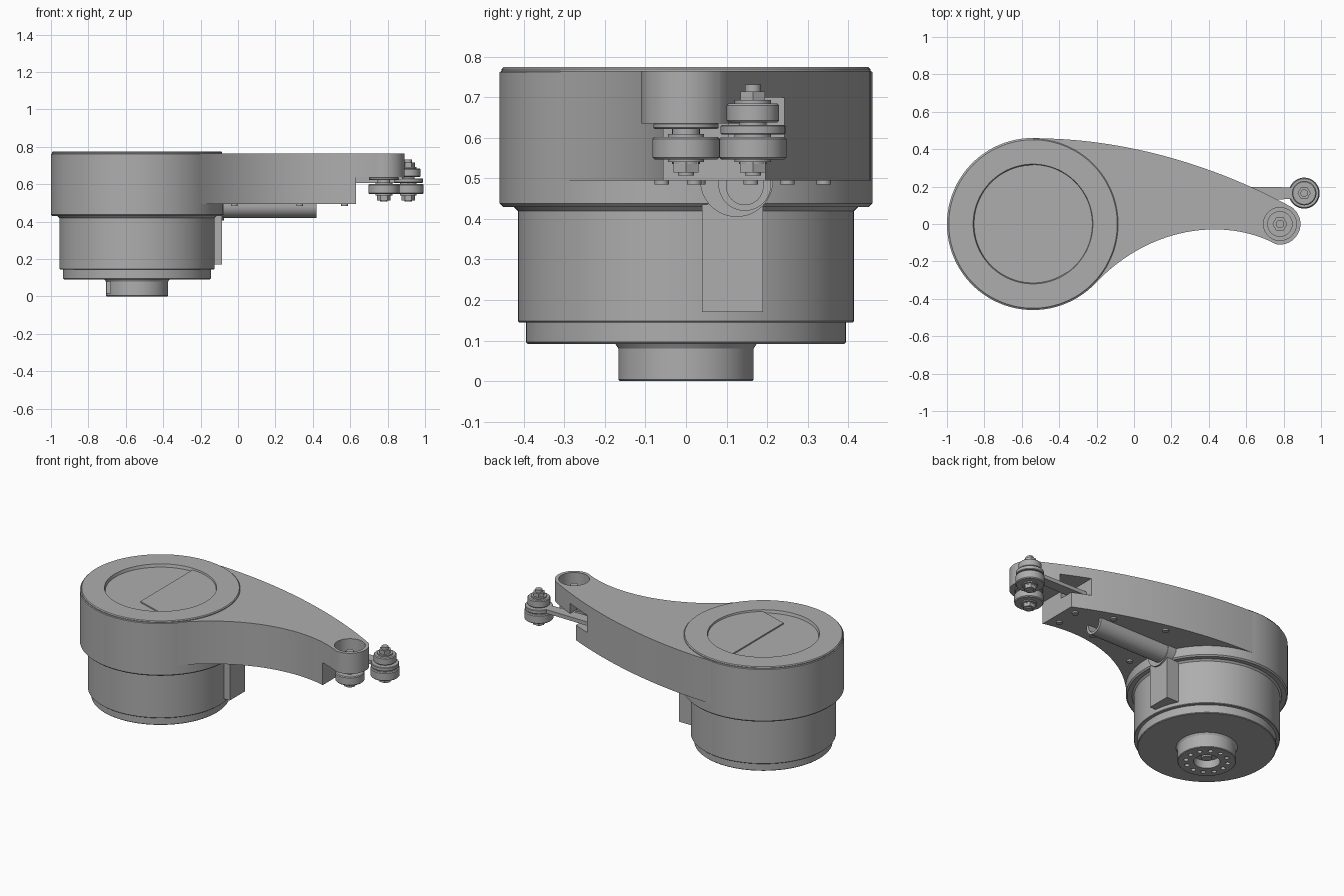
import bpy, bmesh, math
from mathutils import Vector
from mathutils.geometry import interpolate_bezier

if "Cube" in bpy.data.objects:
    bpy.data.objects.remove(bpy.data.objects["Cube"], do_unlink=True)

grey = bpy.data.materials.new("machined grey")
grey.use_nodes = True
GREY = (0.42, 0.42, 0.42, 1)
grey.diffuse_color = GREY
grey.node_tree.nodes["Principled BSDF"].inputs["Base Color"].default_value = GREY

AXIS = (-0.54, 0.0)      # motor axis
TIP = (0.78, 0.0)        # boss and fixed roller
ROLLER = (0.91, 0.165)   # roller on the link


def finish(name, bm):
    bmesh.ops.remove_doubles(bm, verts=bm.verts, dist=1e-5)
    bmesh.ops.recalc_face_normals(bm, faces=bm.faces)
    mesh = bpy.data.meshes.new(name)
    bm.to_mesh(mesh)
    bm.free()
    mesh.materials.append(grey)
    obj = bpy.data.objects.new(name, mesh)
    bpy.context.collection.objects.link(obj)
    return obj


def lathe(name, centre, profile, segs=96):
    """Spin (radius, z) points about a vertical axis."""
    bm = bmesh.new()
    vs = [bm.verts.new((centre[0] + r, centre[1], z)) for r, z in profile]
    es = [bm.edges.new(p) for p in zip(vs, vs[1:])]
    bmesh.ops.spin(bm, geom=vs + es, cent=(*centre, 0), axis=(0, 0, 1),
                   angle=math.tau, steps=segs, use_merge=True)
    return finish(name, bm)


def disc(name, centre, r, z0, z1, segs=48, bevel=0.0):
    return lathe(name, centre, [(0, z0), (r - bevel, z0), (r, z0 + bevel),
                                (r, z1 - bevel), (r - bevel, z1), (0, z1)], segs)


def prism(name, outline, z0, z1):
    bm = bmesh.new()
    face = bm.faces.new([bm.verts.new((x, y, z0)) for x, y in outline])
    top = bmesh.ops.extrude_face_region(bm, geom=[face])["geom"]
    bmesh.ops.translate(bm, vec=(0, 0, z1 - z0),
                        verts=[v for v in top if isinstance(v, bmesh.types.BMVert)])
    return finish(name, bm)


def box(name, x0, x1, y0, y1, z0, z1):
    return prism(name, [(x0, y0), (x1, y0), (x1, y1), (x0, y1)], z0, z1)


def cut(target, cutter):
    cutter.hide_render = True
    mod = target.modifiers.new("cut", "BOOLEAN")
    mod.operation, mod.solver, mod.object = "DIFFERENCE", "EXACT", cutter
    bpy.context.view_layer.objects.active = target
    bpy.ops.object.modifier_apply(modifier=mod.name)
    bpy.data.objects.remove(cutter, do_unlink=True)


def arc(centre, r, a0, a1, n=24):
    return [(centre[0] + r * math.cos(math.radians(a0 + (a1 - a0) * i / n)),
             centre[1] + r * math.sin(math.radians(a0 + (a1 - a0) * i / n)))
            for i in range(n + 1)]


def bezier(*pts, n=32):
    return [tuple(p) for p in interpolate_bezier(*[Vector(p) for p in pts], n)]


# Motor head with dished lid
lathe("motor_head", AXIS, [(0, 0.757), (0.315, 0.757), (0.32, 0.775), (0.45, 0.775),
                           (0.455, 0.77), (0.455, 0.765), (0.46, 0.762), (0.46, 0.438),
                           (0.452, 0.43), (0.425, 0.43), (0.415, 0.42), (0, 0.42)], 128)
disc("motor_housing", AXIS, 0.415, 0.145, 0.43, 128, 0.003)
disc("base_ring", AXIS, 0.395, 0.092, 0.15, 128, 0.004)

# Output shaft with bore, bolt circle and side notch
shaft = lathe("output_shaft", AXIS, [(0, 0.1), (0.18, 0.1), (0.167, 0.08), (0.167, 0.004),
                                     (0.163, 0), (0.075, 0), (0.075, 0.05), (0, 0.05)], 64)
for x, y in arc(AXIS, 0.12, 0, 330, 11):
    cut(shaft, disc("bolt_hole_cutter", (x, y), 0.014, -0.02, 0.04, 16))
cut(shaft, box("notch_cutter", -0.72, -0.66, -0.09, -0.03, 0.015, 0.08))
disc("shaft_core", AXIS, 0.03, 0.02, 0.06, 24)

# Curved arm, tapering to a round boss
outline = bezier((-0.54, 0.458), (0.0, 0.46), (0.5, 0.28), (0.85, 0.086))
outline += arc(TIP, 0.11, 48, -98)
outline += bezier((0.755, -0.106), (0.5, 0.03), (0.1, 0.0), (-0.2, -0.31))
outline += [(-0.54, -0.2)]
arm = prism("arm", outline, 0.495, 0.765)
cut(arm, box("step_cutter", 0.63, 1.1, -0.4, 0.4, 0.3, 0.635))
cut(arm, box("link_slot_cutter", 0.52, 0.69, 0.105, 0.4, 0.59, 0.70))
cut(arm, disc("boss_bore_cutter", TIP, 0.088, 0.67, 0.9))

# Screws in the underside of the arm
for x, y in [(-0.02, -0.06), (0.05, 0.34), (0.33, 0.03), (0.36, 0.25), (0.57, 0.02), (0.57, 0.16)]:
    disc("cover_screw", (x, y), 0.018, 0.485, 0.5, 20)


# Cable duct under the arm, with collar and riser on the housing
def duct(name, x0, x1, y, r, bottom):
    profile = [(y - r, 0.5)] + arc((y, bottom + r), r, 180, 360) + [(y + r, 0.5)]
    bm = bmesh.new()
    face = bm.faces.new([bm.verts.new((x0, b, c)) for b, c in profile])
    end = bmesh.ops.extrude_face_region(bm, geom=[face])["geom"]
    bmesh.ops.translate(bm, vec=(x1 - x0, 0, 0),
                        verts=[v for v in end if isinstance(v, bmesh.types.BMVert)])
    return finish(name, bm)


cable_duct = duct("cable_duct", -0.15, 0.42, 0.145, 0.065, 0.42)
cut(cable_duct, duct("duct_mouth_cutter", 0.36, 0.5, 0.145, 0.045, 0.435))
duct("duct_collar", -0.2, -0.075, 0.125, 0.09, 0.405)
box("cable_riser", -0.2, -0.085, 0.04, 0.19, 0.17, 0.44)

# Fixed roller below the boss
disc("boss_washer", TIP, 0.068, 0.665, 0.685)
disc("boss_bolt_head", TIP, 0.04, 0.68, 0.715, 6)
disc("boss_bolt_end", TIP, 0.022, 0.71, 0.73, 20)
disc("roller_washer", TIP, 0.08, 0.622, 0.637, bevel=0.003)

# Link carrying the second roller
link = [(0.5, 0.125), (0.91, 0.135), (0.91, 0.195), (0.5, 0.2)]
prism("link_bar", link, 0.608, 0.632)
disc("link_eye", ROLLER, 0.08, 0.608, 0.632, bevel=0.003)
disc("link_cap", ROLLER, 0.065, 0.638, 0.685, bevel=0.005)
disc("link_cap_washer", ROLLER, 0.045, 0.68, 0.693)
disc("link_bolt_head", ROLLER, 0.035, 0.69, 0.715, 6)
disc("link_bolt_end", ROLLER, 0.02, 0.71, 0.732, 20)

for side, c in (("fixed", TIP), ("link", ROLLER)):
    disc(side + "_roller", c, 0.083, 0.547, 0.602, bevel=0.005)
    disc(side + "_roller_hub", c, 0.045, 0.54, 0.61)
    disc(side + "_roller_spindle", c, 0.034, 0.535, 0.68, 32)
    disc(side + "_roller_nut", c, 0.036, 0.514, 0.542, 6)
    disc(side + "_roller_bolt_tip", c, 0.02, 0.507, 0.52, 20)

# Smooth curved walls, keep edges crisp
bpy.ops.object.select_all(action="DESELECT")
for obj in bpy.context.collection.objects:
    if obj.type == "MESH" and grey.name in obj.data.materials:
        obj.select_set(True)
        bpy.context.view_layer.objects.active = obj
bpy.ops.object.shade_smooth_by_angle(angle=math.radians(30))
